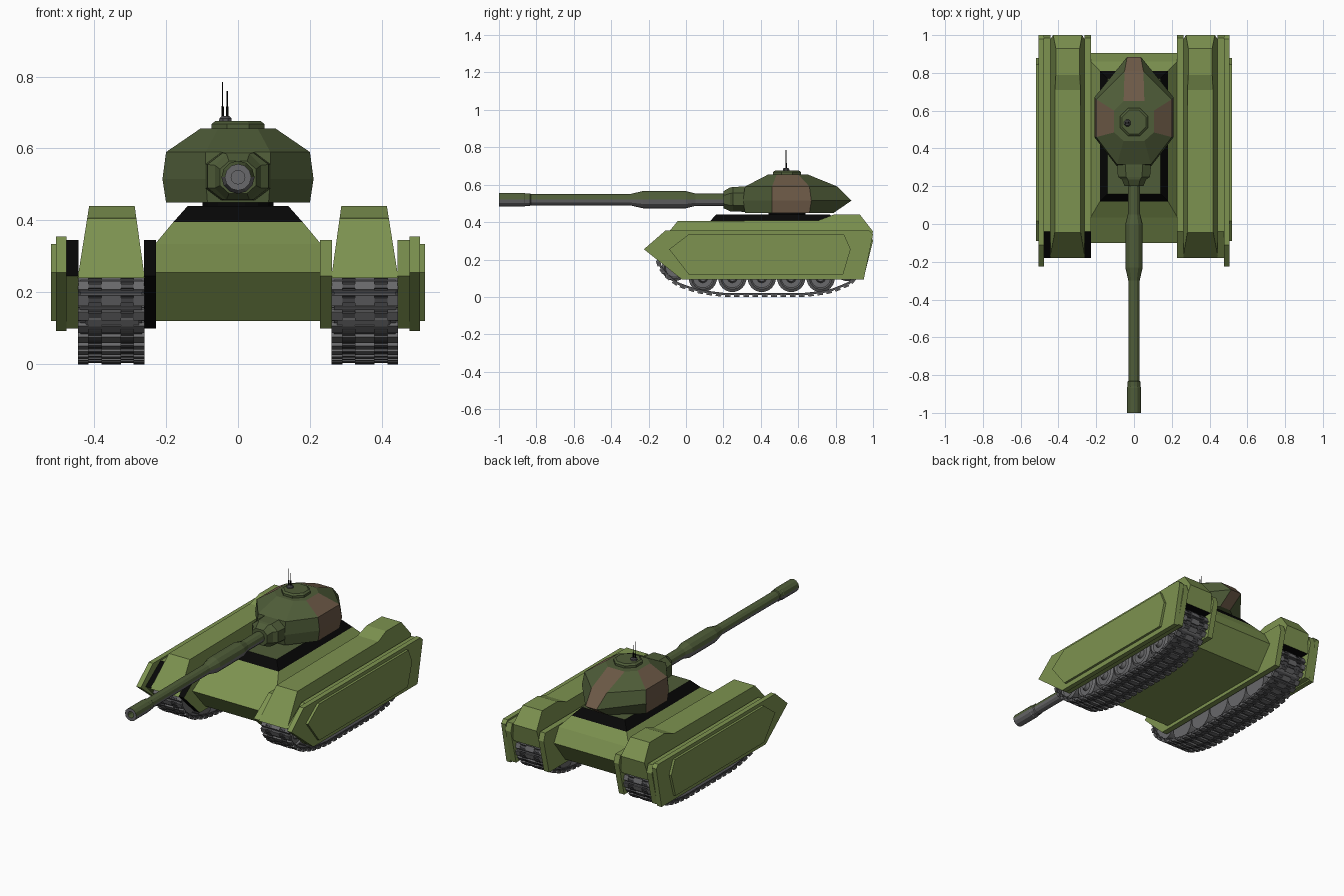
import bpy, bmesh, math
from mathutils import Vector, Matrix

if "Cube" in bpy.data.objects:
    bpy.data.objects.remove(bpy.data.objects["Cube"])


def material(name, rgb):
    m = bpy.data.materials.new(name)
    m.diffuse_color = (*rgb, 1)
    m.use_nodes = True
    m.node_tree.nodes["Principled BSDF"].inputs["Base Color"].default_value = m.diffuse_color
    return m


LIGHT = material("light_green", (0.205, 0.29, 0.08))
DARK = material("dark_green", (0.078, 0.108, 0.04))
BROWN = material("brown", (0.15, 0.10, 0.062))
BLACK = material("black", (0.002, 0.002, 0.002))
GREY = material("mid_grey", (0.14, 0.14, 0.145))
TREAD = material("tread_grey", (0.075, 0.075, 0.08))


def finish(name, bm, mats, rule=None):
    bmesh.ops.recalc_face_normals(bm, faces=bm.faces[:])
    bm.normal_update()
    if rule:
        for f in bm.faces:
            f.material_index = rule(f.calc_center_median(), f.normal)
    me = bpy.data.meshes.new(name)
    bm.to_mesh(me)
    bm.free()
    for m in mats:
        me.materials.append(m)
    ob = bpy.data.objects.new(name, me)
    bpy.context.collection.objects.link(ob)
    return ob


def loft(name, rings, mats, rule=None):
    """Skin a list of equal-length point rings and cap both ends."""
    bm = bmesh.new()
    vs = [[bm.verts.new(p) for p in r] for r in rings]
    n = len(vs[0])
    for a, b in zip(vs, vs[1:]):
        for i in range(n):
            j = (i + 1) % n
            bm.faces.new((a[i], a[j], b[j], b[i]))
    bm.faces.new(vs[0])
    bm.faces.new(vs[-1])
    return finish(name, bm, mats, rule)


def prism(name, prof, x0, x1, mats, rule=None):
    """Side profile (y, z) between two x positions, each a function of z."""
    return loft(name, [[(x(z), y, z) for y, z in prof] for x in (x0, x1)], mats, rule)


def disc(x, y, z, r, n=8, axis="Y", ph=0.5):
    out = []
    for i in range(n):
        a = 2 * math.pi * (i + ph) / n
        c, s = r * math.cos(a), r * math.sin(a)
        out.append({"X": (x, y + c, z + s), "Y": (x + c, y, z + s), "Z": (x + c, y + s, z)}[axis])
    return out


def box(bm, center, size, rot, idx):
    m = Matrix.Translation(center) @ rot @ Matrix.Diagonal((*size, 1))
    vs = bmesh.ops.create_cube(bm, size=1, matrix=m)["verts"]
    for f in {f for v in vs for f in v.link_faces}:
        f.material_index = idx


# Hull with black turret collar
def rect(hx, y0, y1, z):
    return [(-hx, y0, z), (hx, y0, z), (hx, y1, z), (-hx, y1, z)]


hull = [rect(0.23, 0.02, 0.80, 0.12), rect(0.23, -0.10, 0.905, 0.255),
        rect(0.23, 0.035, 0.86, 0.335), rect(0.18, 0.12, 0.81, 0.395)]
loft("hull", hull, [LIGHT])
loft("turret_collar", [rect(0.18, 0.12, 0.81, 0.395), rect(0.14, 0.16, 0.77, 0.44)],
     [BLACK, DARK], lambda c, n: int(n.z > 0.9))
loft("turret_neck", [disc(0, 0.54, z, 0.10, 16, "Z") for z in (0.435, 0.455)], [BLACK])

# Side profiles of the track pods (y, z)
WALL = [(-0.18, 0.245), (-0.04, 0.345), (0.985, 0.345), (1.0, 0.30), (0.95, 0.10), (-0.03, 0.10)]
FENDER = [(-0.18, 0.24), (-0.045, 0.405), (0.71, 0.41), (0.79, 0.44), (0.93, 0.44),
          (1.0, 0.35), (0.975, 0.24)]
SKIRT = [(-0.225, 0.255), (-0.11, 0.355), (0.98, 0.355), (1.0, 0.335), (0.95, 0.092), (-0.02, 0.092)]
PANEL = [(-0.09, 0.255), (0.015, 0.335), (0.845, 0.335), (0.88, 0.255), (0.84, 0.12), (0.015, 0.12)]
TRACK = [(-0.165, 0.20), (-0.14, 0.13), (-0.06, 0.06), (0.07, 0.016), (0.2, 0), (0.64, 0),
         (0.77, 0.016), (0.88, 0.06), (0.945, 0.13), (0.965, 0.20), (0.93, 0.245), (-0.13, 0.245)]


def resample(pts, n):
    pts = [Vector((0, *p)) for p in pts]
    segs = list(zip(pts, pts[1:] + pts[:1]))
    step = sum((b - a).length for a, b in segs) / n
    out, d = [], 0.0
    for a, b in segs:
        length = (b - a).length
        while d < length - 1e-6:
            out.append(a.lerp(b, d / length))
            d += step
        d -= length
    return out, step


def const(x):
    return lambda z: x


for s, side in ((1, "right"), (-1, "left")):
    front = 1 if s < 0 else 0   # one pod has black front edges
    prism(side + "_inner_wall", WALL, const(s * 0.228), const(s * 0.262), [LIGHT, BLACK],
          lambda c, n: front * int(n.y < -0.4))
    prism(side + "_outer_wall", WALL, const(s * 0.443), const(s * 0.478), [LIGHT, BLACK],
          lambda c, n: front * int(n.y < -0.4 and c.z > 0.24))
    prism(side + "_fender", FENDER,
          lambda z: s * (0.26 + (z - 0.245) * 0.14), lambda z: s * (0.445 - (z - 0.245) * 0.16),
          [LIGHT, BLACK], lambda c, n: int(n.z < -0.9))
    prism(side + "_skirt", SKIRT, const(s * 0.477),
          lambda z: s * 0.506, [LIGHT])
    prism(side + "_skirt_panel", PANEL, const(s * 0.50), const(s * 0.52), [LIGHT])

    # Track belt: plates with raised cleats
    bm = bmesh.new()
    pts, step = resample(TRACK, 50)
    for i, p in enumerate(pts):
        q = pts[(i + 1) % len(pts)]
        t = (q - p).normalized()
        inward = Vector((0, -t.z, t.y))
        rot = Matrix((Vector((1, 0, 0)), t, inward)).transposed().to_4x4()
        mid = (p + q) / 2
        cx = Vector((s * 0.3525, 0, 0))
        box(bm, mid + cx + inward * 0.016, (0.17, step * 1.1, 0.012), rot, 1)
        box(bm, mid + cx + inward * 0.010, (0.185, step * 0.3, 0.014), rot, 1)
        for off, w in ((-0.0775, 0.03), (0, 0.055), (0.0775, 0.03)):
            box(bm, mid + cx + Vector((off, 0, 0)) + inward * 0.007, (w, step * 0.6, 0.014), rot, 0)
    finish(side + "_track", bm, [GREY, TREAD])

    # Road wheels and raised end wheels
    wheels = [(0.09 + 0.1575 * i, 0.102, 0.076) for i in range(5)]
    wheels += [(-0.06, 0.155, 0.07), (0.86, 0.155, 0.07)]
    for k, (y, z, r) in enumerate(wheels):
        prof = [(0.275, r), (0.42, r), (0.43, r * 0.8), (0.42, r * 0.7), (0.42, r * 0.35), (0.44, r * 0.25)]
        loft(f"{side}_wheel_{k + 1}", [disc(s * x, y, z, rr, 20, "X") for x, rr in prof], [GREY])

# Turret: eight-sided shell with brown side and rear panels


def turret_ring(z, hs, ys0, ys1, hb, yb, hf, yf):
    half = [(hf, yf), (hs, ys0), (hs, ys1), (hb, yb)]
    return [(x, y, z) for x, y in half] + [(-x, y, z) for x, y in reversed(half)]


def turret_rule(c, n):
    if abs(n.z) > 0.97:
        return 0
    return int((abs(c.x) > 0.13 and 0.49 < c.y < 0.62) or (abs(c.x) < 0.01 and c.y > 0.65))


loft("turret", [turret_ring(0.45, 0.20, 0.46, 0.66, 0.035, 0.79, 0.085, 0.315),
                turret_ring(0.515, 0.21, 0.46, 0.67, 0.036, 0.885, 0.09, 0.305),
                turret_ring(0.59, 0.20, 0.46, 0.66, 0.05, 0.81, 0.09, 0.315),
                turret_ring(0.655, 0.105, 0.485, 0.60, 0.055, 0.65, 0.055, 0.44)],
     [DARK, BROWN], turret_rule)

# Roof hatch, aerial base and aerials
loft("roof_hatch", [disc(0, 0.54, z, r, 8, "Z") for z, r in ((0.65, 0.08), (0.668, 0.08), (0.676, 0.068))], [DARK])
loft("aerial_base", [disc(-0.035, 0.535, z, r, 8, "Z") for z, r in ((0.67, 0.02), (0.684, 0.018), (0.69, 0.012))], [TREAD])
for name, x, top in (("tall_aerial", -0.043, 0.785), ("short_aerial", -0.03, 0.76)):
    loft(name, [disc(x, 0.535, z, r, 6, "Z") for z, r in ((0.68, 0.004), (0.715, 0.004), (0.718, 0.0022), (top, 0.002))], [BLACK])

# Gun mantlet


def oct_ring(y, hx, z0, z1):
    zc, hz = (z0 + z1) / 2, (z1 - z0) / 2
    k = 0.5
    return [(hx * a, y, zc + hz * b) for a, b in
            ((1, -k), (1, k), (k, 1), (-k, 1), (-1, k), (-1, -k), (-k, -1), (k, -1))]


loft("gun_mantlet", [oct_ring(0.36, 0.09, 0.455, 0.59), oct_ring(0.305, 0.09, 0.455, 0.59),
                     oct_ring(0.25, 0.085, 0.458, 0.588), oct_ring(0.235, 0.064, 0.458, 0.585),
                     oct_ring(0.20, 0.05, 0.475, 0.565)], [DARK])

# Barrel: turned profile, green above and grey beneath
barrel = [(0.25, 0.033), (0.05, 0.033), (-0.0, 0.046), (-0.23, 0.046), (-0.30, 0.030), (-0.83, 0.030),
          (-0.835, 0.034), (-0.86, 0.034), (-0.865, 0.037), (-1.0, 0.037), (-1.0, 0.019), (-0.95, 0.019)]
loft("gun_barrel", [disc(0, y, 0.52, r, 12, "Y", 0) for y, r in barrel], [DARK, GREY],
     lambda c, n: int(n.z < 0.1 or c.y < -0.99 or abs(n.y) > 0.95))
